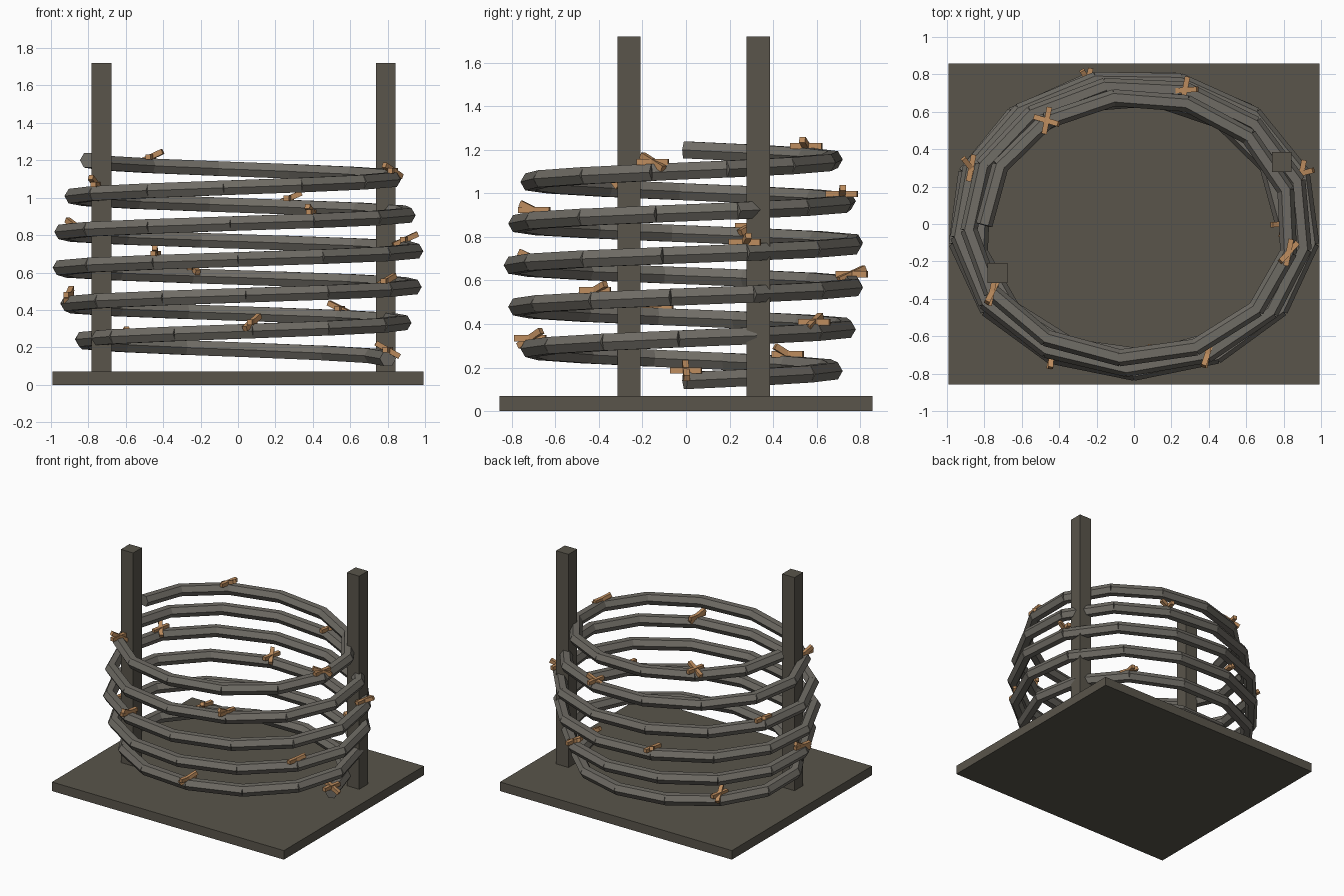
import bpy, math
from mathutils import Vector, Matrix

if "Cube" in bpy.data.objects:
    bpy.data.objects.remove(bpy.data.objects["Cube"])


def material(name, rgb):
    m = bpy.data.materials.new(name)
    m.diffuse_color = (*rgb, 1)
    m.use_nodes = True
    m.node_tree.nodes["Principled BSDF"].inputs["Base Color"].default_value = m.diffuse_color
    return m


DARK = material("dark_timber", (0.10, 0.09, 0.07))
STEEL = material("dull_steel", (0.16, 0.15, 0.13))
RUST = material("rust", (0.50, 0.26, 0.11))


def mesh_object(name, verts, faces, mat):
    me = bpy.data.meshes.new(name)
    me.from_pydata(verts, [], faces)
    me.materials.append(mat)
    ob = bpy.data.objects.new(name, me)
    bpy.context.collection.objects.link(ob)
    return ob


def prism(verts, faces, a, b, radius, sides, phase=0.0):
    """Add a straight prism from a to b, cross-section level with the horizon."""
    d = (b - a).normalized()
    side = d.cross(Vector((0, 0, 1))).normalized()
    up = side.cross(d)
    n = len(verts)
    for p in (a, b):
        for i in range(sides):
            t = math.tau * i / sides + phase
            verts.append(p + radius * (math.cos(t) * side + math.sin(t) * up))
    for i in range(sides):
        j = (i + 1) % sides
        faces.append((n + i, n + j, n + sides + j, n + sides + i))
    faces.append(tuple(n + i for i in reversed(range(sides))))
    faces.append(tuple(n + sides + i for i in range(sides)))


def box(name, x0, x1, y0, y1, z0, z1):
    bpy.ops.mesh.primitive_cube_add(size=1)
    ob = bpy.context.object
    ob.name = name
    ob.data.transform(Matrix.Translation(((x0 + x1) / 2, (y0 + y1) / 2, (z0 + z1) / 2))
                      @ Matrix.Diagonal((x1 - x0, y1 - y0, z1 - z0, 1)))
    ob.data.materials.append(DARK)


# Base plate and two posts
box("base_plate", -0.993, 0.993, -0.857, 0.857, 0, 0.07)
for name, x, y in (("left_post", -0.73, -0.262), ("right_post", 0.79, 0.332)):
    box(name, x - 0.053, x + 0.053, y - 0.053, y + 0.053, 0.06, 1.72)

# Bulging wire coil: 5.5 turns of short hexagonal lengths
STEPS, TURNS = 72, 5.5


def coil(i):
    t = i / STEPS
    a = math.tau * TURNS * t
    r = 0.80 + 0.155 * math.sin(math.pi * t)
    return Vector((r * math.cos(a), 0.83 * r * math.sin(a), 0.14 + 1.06 * t))


verts, faces = [], []
for i in range(STEPS):
    a, b = coil(i), coil(i + 1)
    over = (b - a).normalized() * 0.006
    prism(verts, faces, a - over, b + over, 0.045, 6)
mesh_object("wire_coil", verts, faces, STEEL)

# Barbs: a level spike crossed by a tilted one, every fifth joint
TILTED = [(16, 1, -9), (-4, 11, -7), (10, 13, 9), (-12, 6, 6), (3, 13, 7),
          (10, 10, 6), (-7, 13, 6), (1, 13, -6), (15, 4, 7), (8, -10, -6),
          (4, 12, -6), (14, 1, 6), (5, 10, -7), (10, 11, -7), (15, -4.5, 7)]
verts, faces = [], []
for k, d in enumerate(TILTED):
    c = coil(5 * k) + Vector((0, 0, 0.047))
    for direction in (Vector((0.2, 1, 0)), Vector(d)):
        h = direction.normalized() * 0.073
        prism(verts, faces, c - h, c + h, 0.02, 4, math.pi / 4)
mesh_object("barbs", verts, faces, RUST)
